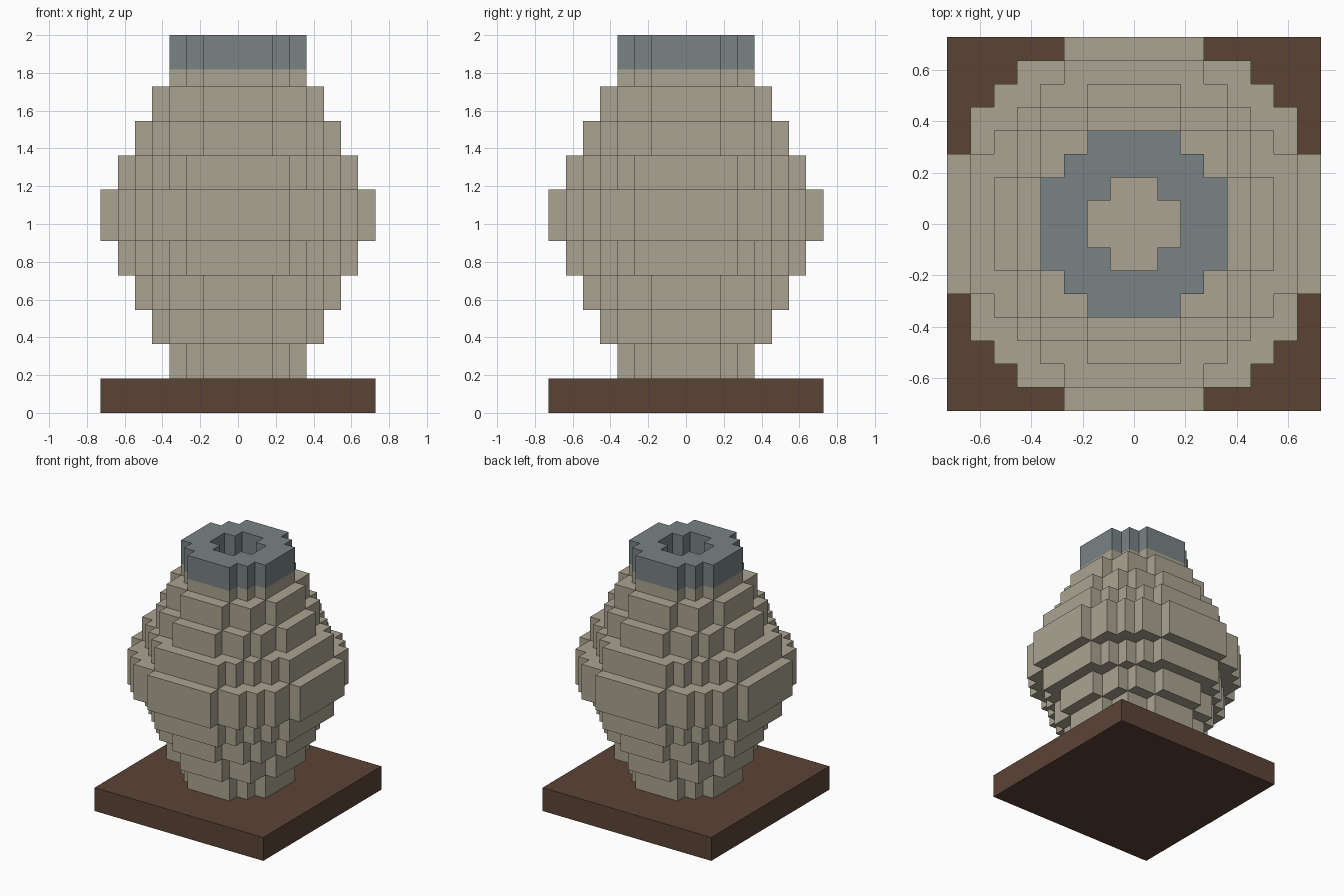
import bpy, bmesh, math
from mathutils import Vector

if "Cube" in bpy.data.objects:
    bpy.data.objects.remove(bpy.data.objects["Cube"])

U = 1 / 11  # one block


def disc(r, hole=0):
    """Block columns whose centres lie inside a circle of radius r."""
    span = range(-r, r)
    return [(i, j) for i in span for j in span
            if hole <= math.hypot(i + .5, j + .5) < r]


def stack(columns, z0, z1):
    return {(i, j, k) for i, j in columns for k in range(z0, z1)}


# Square plinth
base = stack([(i, j) for i in range(-8, 8) for j in range(-8, 8)], 0, 2)

# Stepped round body: (radius, bottom, top) in blocks
body = set()
for r, z0, z1 in [(4, 2, 4), (5, 4, 6), (6, 6, 8), (7, 8, 10), (8, 10, 13),
                  (7, 13, 15), (6, 15, 17), (5, 17, 19), (4, 19, 20)]:
    body |= stack(disc(r), z0, z1)

# Open collar at the top
rim = stack(disc(4, hole=2), 20, 22)

everything = base | body | rim


def build(name, cells, color):
    """Skin a set of blocks, keeping only the exposed faces."""
    bm = bmesh.new()
    for c in cells:
        for axis in range(3):
            for side in (-1, 1):
                n = [0, 0, 0]
                n[axis] = side
                if tuple(a + b for a, b in zip(c, n)) in everything:
                    continue
                n = Vector(n)
                u = Vector((n.y, n.z, n.x))
                v = n.cross(u)
                mid = Vector(c) + Vector((.5, .5, .5)) + n / 2
                quad = [mid + (u * a + v * b) / 2
                        for a, b in ((-1, -1), (1, -1), (1, 1), (-1, 1))]
                bm.faces.new([bm.verts.new(p * U) for p in quad])
    bmesh.ops.remove_doubles(bm, verts=bm.verts, dist=U * .01)
    bmesh.ops.dissolve_limit(bm, angle_limit=.01, verts=bm.verts, edges=bm.edges)
    mesh = bpy.data.meshes.new(name)
    bm.to_mesh(mesh)
    bm.free()
    mat = bpy.data.materials.new(name + "_color")
    mat.diffuse_color = (*color, 1)
    mat.use_nodes = True
    mat.node_tree.nodes["Principled BSDF"].inputs["Base Color"].default_value = mat.diffuse_color
    mesh.materials.append(mat)
    bpy.context.collection.objects.link(bpy.data.objects.new(name, mesh))


build("base", base, (.105, .056, .037))
build("vase_body", body, (.40, .37, .285))
build("vase_rim", rim, (.19, .225, .23))
